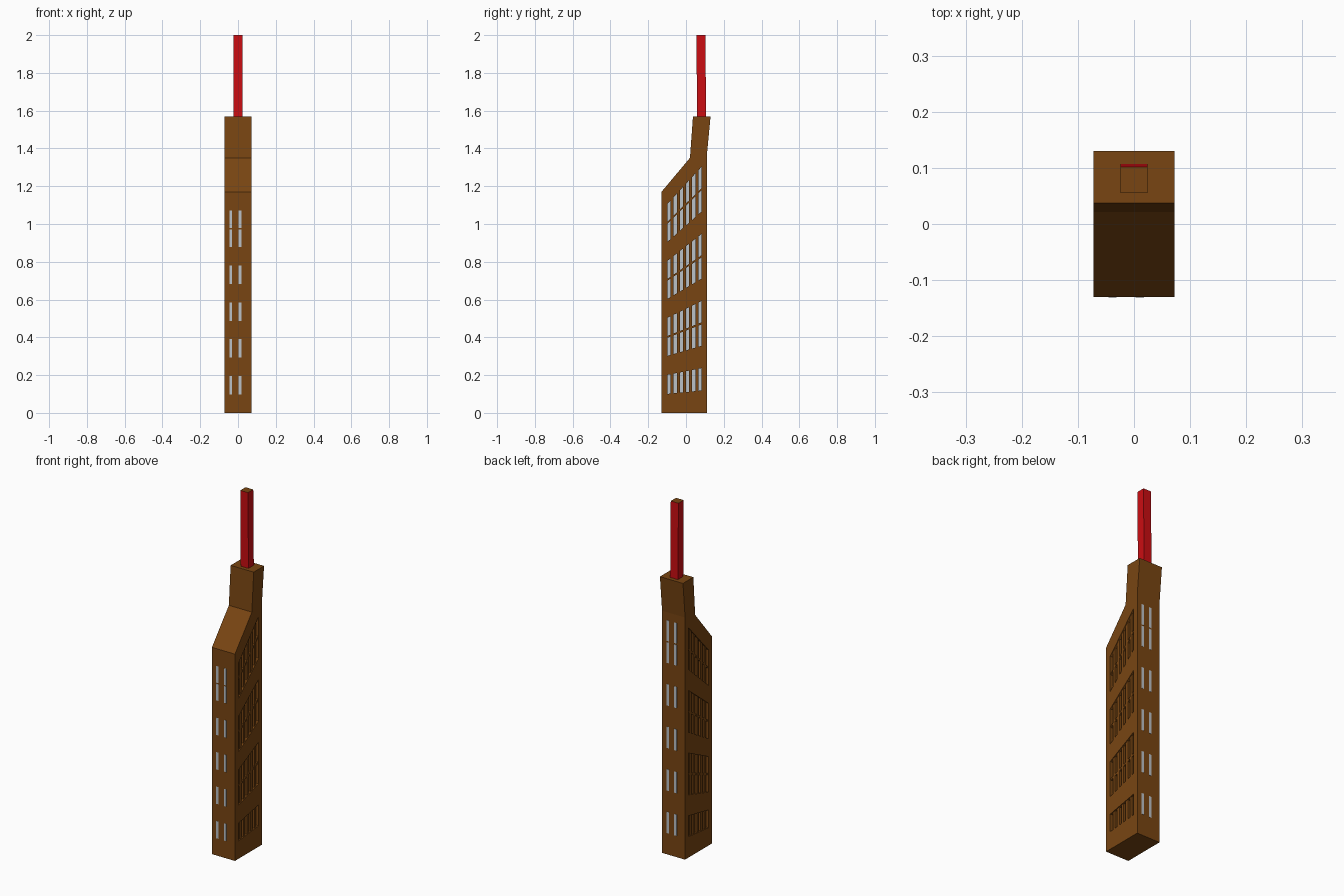
import bpy, bmesh

if "Cube" in bpy.data.objects:
    bpy.data.objects.remove(bpy.data.objects["Cube"])


def material(name, rgb):
    m = bpy.data.materials.new(name)
    m.diffuse_color = (*rgb, 1)
    m.use_nodes = True
    m.node_tree.nodes["Principled BSDF"].inputs["Base Color"].default_value = m.diffuse_color
    return m


BROWN = material("brown_brick", (0.19, 0.06, 0.006))
RED = material("red_paint", (0.60, 0.004, 0.006))
GLASS = material("pale_glass", (0.50, 0.54, 0.58))

W = 0.072                    # half width
Y0, Y1 = -0.13, 0.111        # front and back walls
H0, H1 = 1.17, 1.455         # heights the window rows are fanned between


def add_prism(bm, profile, x0, x1):
    """Extrude a (y, z) outline from x0 to x1."""
    a = [bm.verts.new((x0, y, z)) for y, z in profile]
    b = [bm.verts.new((x1, y, z)) for y, z in profile]
    bm.faces.new(a)
    bm.faces.new(b[::-1])
    n = len(a)
    for i in range(n):
        bm.faces.new((a[i], b[i], b[(i + 1) % n], a[(i + 1) % n]))


def make(name, prisms, mat):
    bm = bmesh.new()
    for p in prisms:
        add_prism(bm, *p)
    bmesh.ops.recalc_face_normals(bm, faces=bm.faces)
    me = bpy.data.meshes.new(name)
    bm.to_mesh(me)
    bm.free()
    me.materials.append(mat)
    ob = bpy.data.objects.new(name, me)
    bpy.context.collection.objects.link(ob)
    return ob


def row_z(y, k):
    """Height of row line k (of 12) at depth y."""
    return k / 12 * (H0 + (H1 - H0) * (y - Y0) / (Y1 - Y0))


def slanted(ya, yb, k0, k1):
    return [(ya, row_z(ya, k0)), (yb, row_z(yb, k0)),
            (yb, row_z(yb, k1)), (ya, row_z(ya, k1))]


# Tower body with sloping roof and leaning neck
body = make("tower_body", [([(Y0, 0), (Y1, 0), (Y1, 1.37), (0.13, 1.57),
                             (0.037, 1.57), (0.021, 1.35), (Y0, H0)], -W, W)], BROWN)

# Side window bands: recess, glass at the bottom, bars in front
DEPTH, YA, YB = 0.022, -0.098, 0.082
PANE, BAR = 0.0165, 0.0162
bands = [(1, 2), (3, 5), (6, 8), (9, 11)]
cuts, glass, bars = [], [], []
for s in (-1, 1):
    for k0, k1 in bands:
        cuts.append((slanted(YA, YB, k0, k1), s * (W - DEPTH), s * (W + 0.02)))
        glass.append((slanted(YA, YB, k0, k1), s * (W - DEPTH - 0.002), s * (W - DEPTH + 0.001)))
        for i in range(5):
            y = YA + PANE + i * (PANE + BAR)
            bars.append((slanted(y, y + BAR, k0, k1), s * (W - DEPTH), s * (W - 0.004)))
        if k1 - k0 == 2:
            bars.append((slanted(YA, YB, k0 + 0.95, k0 + 1.05), s * (W - DEPTH), s * (W - 0.005)))

cutter = make("window_cutter", cuts, BROWN)
cutter.hide_render = True
mod = body.modifiers.new("recesses", "BOOLEAN")
mod.operation, mod.solver, mod.object = "DIFFERENCE", "EXACT", cutter
bpy.context.view_layer.objects.active = body
bpy.ops.object.modifier_apply(modifier=mod.name)
bpy.data.objects.remove(cutter)

make("side_window_glass", glass, GLASS)
make("side_window_bars", bars, BROWN)

# Narrow windows on the front and back walls
rows = [(1, 2), (3, 4), (5, 6), (7, 8), (9, 9.97), (10.03, 11)]


def wall_windows(name, y, h, columns):
    make(name, [([(y - 0.001, h * a / 12), (y + 0.001, h * a / 12),
                  (y + 0.001, h * b / 12), (y - 0.001, h * b / 12)], x0, x1)
                for x0, x1 in columns for a, b in rows], GLASS)


wall_windows("front_windows", Y0, H0, [(-0.045, -0.031), (0.003, 0.018)])
wall_windows("back_windows", Y1, H1 - 0.01, [(-0.020, -0.003), (0.029, 0.045)])

# Red mast with a brown top
mast = make("mast", [([(0.059, 1.565), (0.107, 1.565), (0.102, 2.0), (0.055, 2.0)],
                      -0.024, 0.024)], RED)
mast.data.materials.append(BROWN)
for p in mast.data.polygons:
    if p.normal.z > 0.9:
        p.material_index = 1
